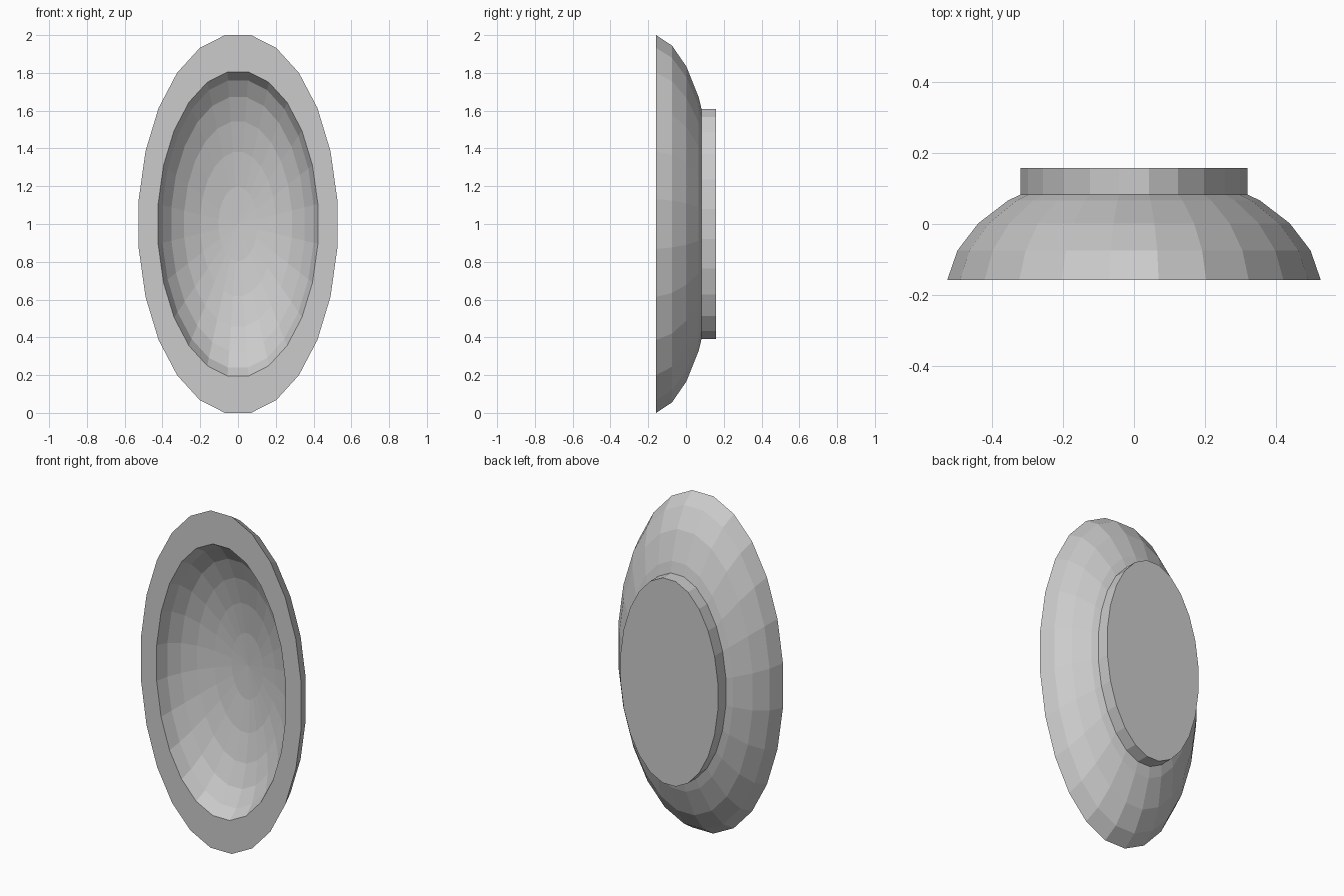
import bpy, bmesh
from math import sin, cos, radians, tau

if "Cube" in bpy.data.objects:
    bpy.data.objects.remove(bpy.data.objects["Cube"])

SEGS = 24
A, B = 0.53, 1.0086        # ellipse half axes of the rim (x, z)
RIM_Y, BACK_Y = -0.158, 0.158


def lathe(name, profile):
    """Sweep (radius factor, y) points round an elliptical y axis."""
    bm = bmesh.new()
    rings = []
    for r, y in profile:
        if r == 0:
            rings.append([bm.verts.new((0, y, 1))] * SEGS)
            continue
        ring = []
        for i in range(SEGS):
            t = tau * (i + 0.5) / SEGS
            ring.append(bm.verts.new((A * r * sin(t), y, 1 + B * r * cos(t))))
        rings.append(ring)
    for p, q in zip(rings, rings[1:]):
        for i in range(SEGS):
            j = (i + 1) % SEGS
            bm.faces.new(dict.fromkeys((p[i], p[j], q[j], q[i])))
    bmesh.ops.recalc_face_normals(bm, faces=bm.faces)
    mesh = bpy.data.meshes.new(name)
    bm.to_mesh(mesh)
    bm.free()
    obj = bpy.data.objects.new(name, mesh)
    bpy.context.collection.objects.link(obj)
    return obj


# Dome profile from rim (84 degrees) to pole in 14 degree steps
angles = [radians(14 * k) for k in range(6, -1, -1)]
c0 = cos(angles[0])
dome = [(sin(a) / sin(angles[0]), (cos(a) - c0) / (1 - c0)) for a in angles]
dome[-1] = (0, 1)


def shell(scale):
    depth = BACK_Y - 0.001 - RIM_Y
    return [(r * scale, RIM_Y + depth * h * scale) for r, h in dome]


# Hollow bowl: outer dome, flat rim, inner dome
lathe("bowl", shell(1.0)[::-1] + shell(0.805))

# Foot: straight band with a flat back, its front buried in the bowl
lathe("foot", [(0.608, 0.082), (0.608, BACK_Y), (0, BACK_Y)])
